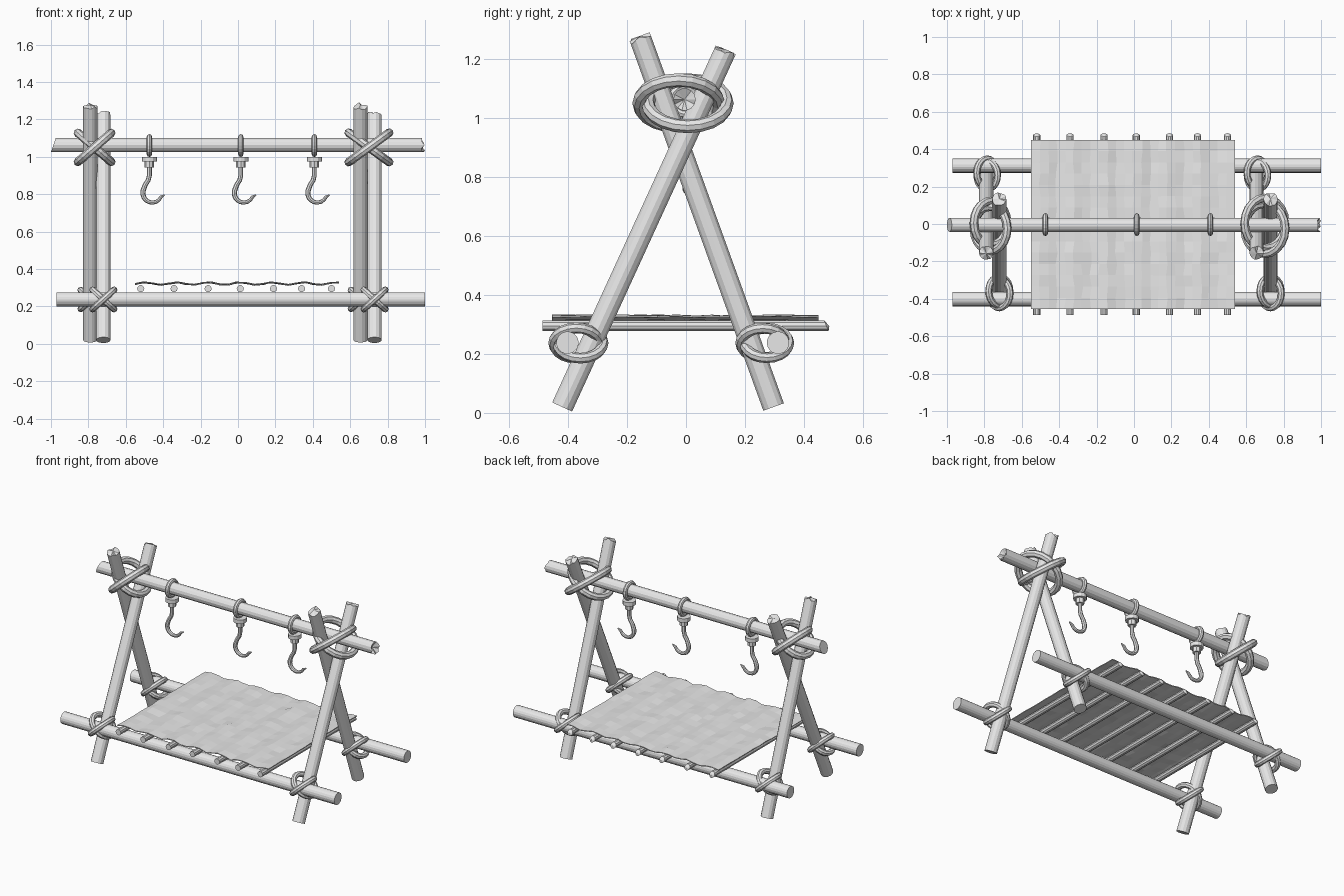
import bpy, bmesh, math, random
from mathutils import Vector

random.seed(4)
if "Cube" in bpy.data.objects:
    bpy.data.objects.remove(bpy.data.objects["Cube"])

grey = bpy.data.materials.new("plain_grey")
grey.use_nodes = True
grey.diffuse_color = (0.8, 0.8, 0.8, 1)
grey.node_tree.nodes["Principled BSDF"].inputs["Base Color"].default_value = (0.8, 0.8, 0.8, 1)


def mesh_object(name, bm):
    bmesh.ops.recalc_face_normals(bm, faces=bm.faces)
    mesh = bpy.data.meshes.new(name)
    bm.to_mesh(mesh)
    bm.free()
    mesh.materials.append(grey)
    obj = bpy.data.objects.new(name, mesh)
    bpy.context.collection.objects.link(obj)
    return obj


def pole(name, a, b, r, sides=14, slant=(0, 0), rough=(0, 0), dent=(0, 0)):
    """Faceted stick from a to b; each end may be cut slanted, ragged or dented."""
    a, b = Vector(a), Vector(b)
    axis = (b - a).normalized()
    u = Vector((1, 0, 0)) if abs(axis.x) < 0.9 else Vector((0, 1, 0))
    v = axis.cross(u).normalized()
    if v.z < 0:
        v = -v
    bm = bmesh.new()
    rings = []
    for i, (p, out) in enumerate(((a, -axis), (b, axis))):
        ring = []
        for k in range(sides):
            t = 2 * math.pi * k / sides
            push = -slant[i] * math.sin(t) + random.uniform(-rough[i], rough[i])
            ring.append(bm.verts.new(p + r * (u * math.cos(t) + v * math.sin(t)) + out * push))
        hub = bm.verts.new(p - out * dent[i])
        for k in range(sides):
            bm.faces.new((ring[k], ring[(k + 1) % sides], hub))
        rings.append(ring)
    for k in range(sides):
        n = (k + 1) % sides
        bm.faces.new((rings[0][k], rings[0][n], rings[1][n], rings[1][k]))
    return mesh_object(name, bm)


def ring(name, loc, major, minor, rot):
    bpy.ops.mesh.primitive_torus_add(location=loc, rotation=rot, major_radius=major,
                                     minor_radius=minor, major_segments=20, minor_segments=8)
    obj = bpy.context.object
    obj.name = name
    obj.data.materials.append(grey)
    return obj


def lashing(name, x, y, z, major, minor, tilt, shift=0.0):
    """Two rope loops crossed in an X."""
    for tag, s in (("a", 1), ("b", -1)):
        ring(f"{name}_{tag}", (x, y + s * shift, z), major, minor, (0, s * math.radians(tilt), 0))


# Leg pairs with their lashings
for side, xf, xb, xt, major, tilt in (("right", -0.72, -0.79, -0.767, 0.118, 41),
                                      ("left", 0.73, 0.655, 0.70, 0.134, 36)):
    pole(f"front_leg_{side}", (xf, -0.42, 0.02), (xf, 0.132, 1.225), 0.038,
         rough=(0, 0.009), dent=(0, -0.008))
    pole(f"back_leg_{side}", (xb, 0.297, 0.02), (xb, -0.155, 1.27), 0.038,
         rough=(0, 0.009), dent=(0, -0.008))
    lashing(f"top_rope_{side}", xt, -0.01, 1.05, major, 0.023, tilt, 0.015)
    lashing(f"front_rope_{side}", xf, -0.365, 0.237, 0.077, 0.018, 42, 0.007)
    lashing(f"back_rope_{side}", xb + 0.005, 0.267, 0.237, 0.075, 0.018, 42, 0.007)

# Ridge pole and lower rails
pole("ridge_pole", (-0.987, -0.005, 1.063), (0.99, -0.005, 1.063), 0.038,
     slant=(0.013, 0), rough=(0, 0.01), dent=(0, 0.025))
pole("front_rail", (-0.97, -0.402, 0.238), (1.0, -0.402, 0.238), 0.038, 18)
pole("back_rail", (-0.97, 0.312, 0.238), (1.0, 0.312, 0.238), 0.038, 18)

# Cross sticks under the mat
for i, x in enumerate((-0.52, -0.342, -0.16, 0.012, 0.19, 0.34, 0.5)):
    pole(f"cross_stick_{i + 1}", (x, -0.487, 0.295), (x, 0.476, 0.295), 0.019, 10,
         slant=(0, 0.008), dent=(0, -0.01))

# Woven mat: uneven patches sagging between the sticks
bm = bmesh.new()
cols, rows = 24, 15
grid = []
for i in range(cols + 1):
    x = -0.55 + 1.09 * i / cols
    line = []
    for j in range(rows + 1):
        y = -0.455 + 0.905 * j / rows
        z = 0.322 + 0.007 * math.cos(2 * math.pi * (x - 0.012) / 0.17) + random.uniform(-0.003, 0.003)
        inner = 0 < i < cols
        line.append(bm.verts.new((x + (random.uniform(-0.006, 0.006) if inner else 0), y, z)))
    grid.append(line)
for i in range(cols):
    for j in range(rows):
        bm.faces.new((grid[i][j], grid[i + 1][j], grid[i + 1][j + 1], grid[i][j + 1]))
mat = mesh_object("woven_mat", bm)
thick = mat.modifiers.new("thickness", "SOLIDIFY")
thick.thickness = 0.005
thick.offset = 0


def hook(index, x):
    """Ring on the ridge pole, collar, nut and a curved hook below."""
    ring(f"hook_ring_{index}", (x, -0.003, 1.06), 0.047, 0.014, (0, math.pi / 2, 0))
    pole(f"hook_collar_{index}", (x, 0, 0.975), (x, 0, 1.0), 0.04, 12)
    pole(f"hook_nut_{index}", (x, 0, 0.943), (x, 0, 0.976), 0.025, 8)
    path = [(0, 0.95, 1), (0, 0.9, 1), (-0.006, 0.875, 1), (-0.022, 0.85, 1)]
    for k in range(9):
        t = math.radians(165 + 170 * k / 8)
        path.append((0.016 + 0.051 * math.cos(t), 0.806 + 0.051 * math.sin(t), 1.1 - 0.05 * k))
    path.append((0.082, 0.796, 0.25))
    curve = bpy.data.curves.new(f"hook_{index}", "CURVE")
    curve.dimensions = "3D"
    curve.bevel_depth = 0.013
    curve.bevel_resolution = 2
    curve.use_fill_caps = True
    spline = curve.splines.new("POLY")
    spline.points.add(len(path) - 1)
    for point, (px, pz, size) in zip(spline.points, path):
        point.co = (x + px, 0, pz, 1)
        point.radius = size
    spline.use_smooth = False
    curve.materials.append(grey)
    bpy.context.collection.objects.link(bpy.data.objects.new(f"hook_{index}", curve))


# Hanging hooks
for index, x in enumerate((-0.474, 0.015, 0.408)):
    hook(index + 1, x)
